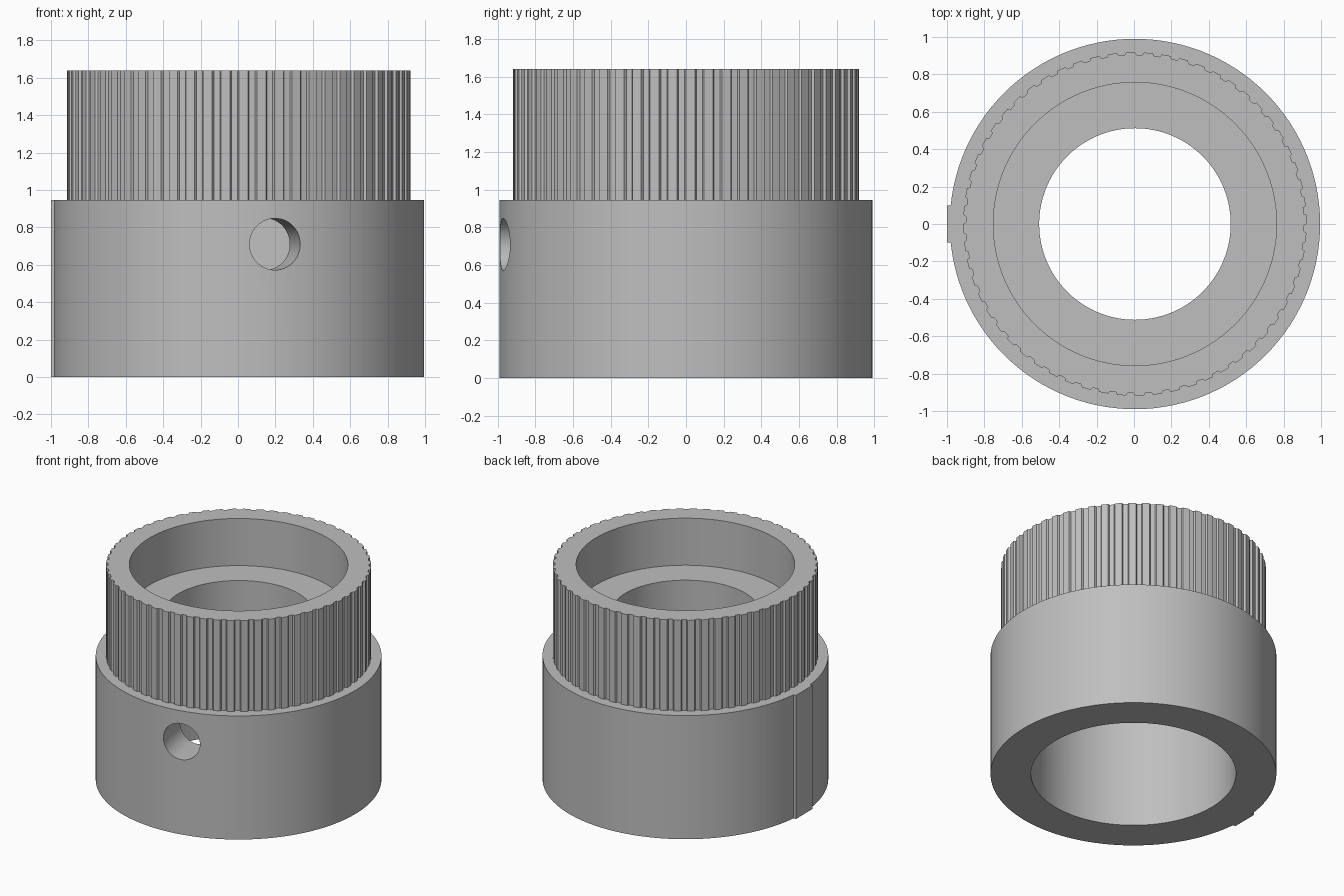
import bpy, bmesh, math
from mathutils import Matrix

if "Cube" in bpy.data.objects:
    bpy.data.objects.remove(bpy.data.objects["Cube"])

CX = 0.005            # axis of the turned part
OUTER, RIM = 0.99, 0.945
TEETH = 60

grey = bpy.data.materials.new("plain_grey")
grey.use_nodes = True
colour = (0.52, 0.52, 0.52, 1)
grey.diffuse_color = colour
grey.node_tree.nodes["Principled BSDF"].inputs["Base Color"].default_value = colour


def make_object(name, bm):
    bmesh.ops.recalc_face_normals(bm, faces=bm.faces)
    mesh = bpy.data.meshes.new(name)
    bm.to_mesh(mesh)
    bm.free()
    mesh.materials.append(grey)
    obj = bpy.data.objects.new(name, mesh)
    bpy.context.collection.objects.link(obj)
    return obj


# Stepped collar: revolved profile, with grip teeth on the upper drum
TOOTH = [(0.0, 0.0), (0.5, 0.0), (0.58, 0.014), (0.92, 0.014)]
PROFILE = [  # radius, height, is toothed
    (0.71, 0, False), (OUTER, 0, False), (OUTER, RIM, False),
    (0.918, RIM, True), (0.918, 1.64, True), (0.757, 1.64, False),
    (0.757, 1.28, False), (0.512, 1.28, False), (0.512, RIM, False),
    (0.71, RIM, False)]

bm = bmesh.new()
rings = []
for t in range(TEETH):
    for offset, depth in TOOTH:
        a = math.tau * (t + offset) / TEETH
        rings.append([bm.verts.new((CX + (r - depth * cut) * math.cos(a),
                                    (r - depth * cut) * math.sin(a), z))
                      for r, z, cut in PROFILE])
for i, ring in enumerate(rings):
    nxt = rings[(i + 1) % len(rings)]
    for j in range(len(PROFILE)):
        k = (j + 1) % len(PROFILE)
        bm.faces.new((ring[j], nxt[j], nxt[k], ring[k]))
collar = make_object("collar", bm)

# Set screw hole: radial drill through the front wall
bm = bmesh.new()
place = (Matrix.Translation((CX, 0, 0.71))
         @ Matrix.Rotation(math.radians(11.3), 4, "Z")
         @ Matrix.Translation((0, -0.85, 0))
         @ Matrix.Rotation(math.pi / 2, 4, "X"))
bmesh.ops.create_cone(bm, cap_ends=True, segments=64, radius1=0.138,
                      radius2=0.138, depth=0.6, matrix=place)
drill = make_object("screw_hole_cutter", bm)
drill.hide_render = True
drill.hide_set(True)

cut = collar.modifiers.new("screw_hole", "BOOLEAN")
cut.operation = "DIFFERENCE"
cut.solver = "EXACT"
cut.object = drill
bpy.context.view_layer.objects.active = collar
collar.select_set(True)
bpy.ops.object.modifier_apply(modifier=cut.name)
bpy.ops.object.shade_smooth_by_angle(angle=math.radians(25))
bpy.data.objects.remove(drill)

# Index key: flat full-height strip on the right side
bm = bmesh.new()
half = math.asin(0.1 / OUTER)
outline = [(-1, -0.1), (-1, 0.1)]
for i in range(9):
    a = math.pi - half + 2 * half * i / 8
    outline.append((CX + (OUTER - 0.003) * math.cos(a), OUTER * math.sin(a)))
base = bm.faces.new([bm.verts.new((x, y, 0)) for x, y in outline])
top = bmesh.ops.extrude_face_region(bm, geom=[base])
bmesh.ops.translate(bm, vec=(0, 0, RIM),
                    verts=[v for v in top["geom"] if isinstance(v, bmesh.types.BMVert)])
make_object("index_key", bm)
